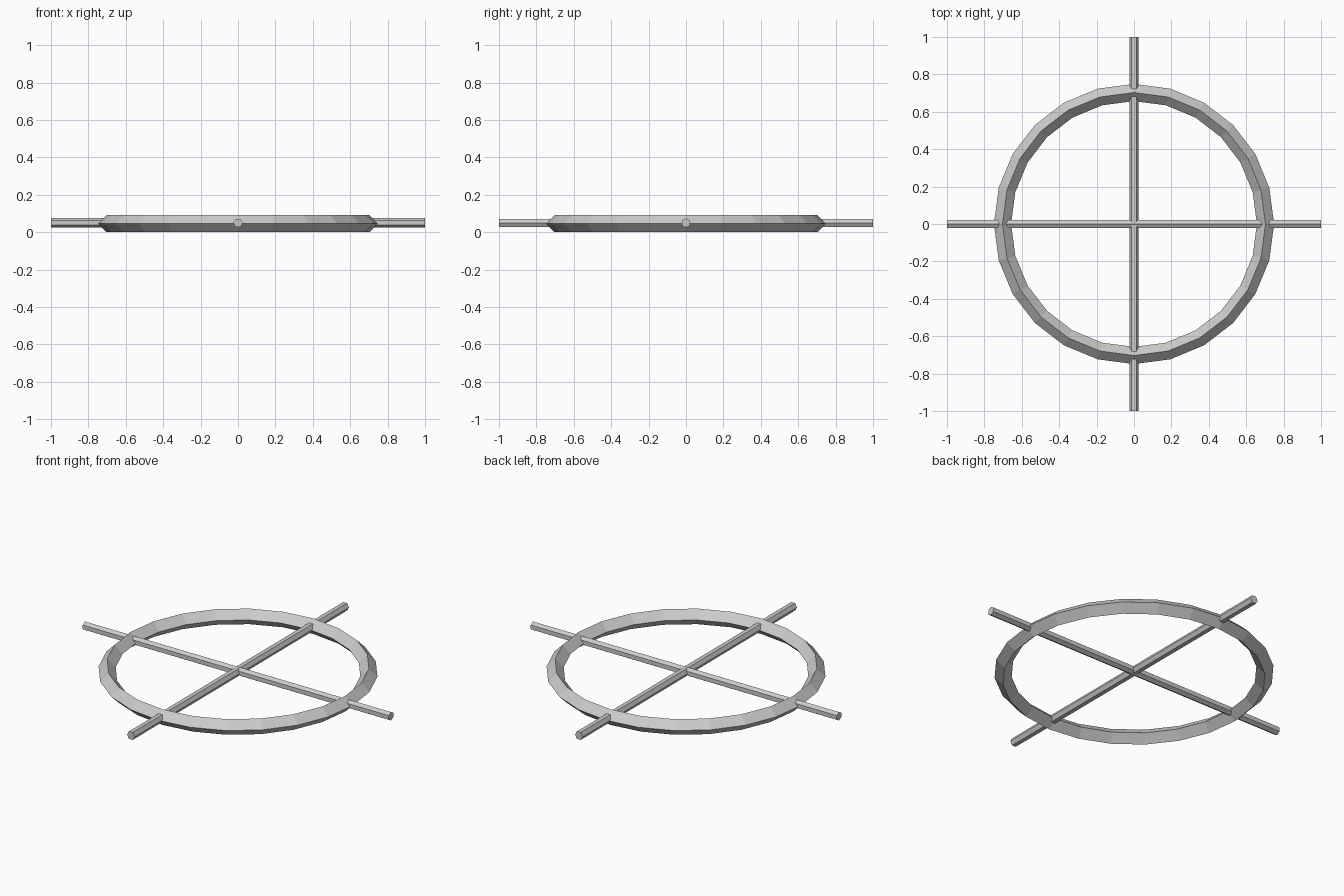
import bpy
from math import pi

if "Cube" in bpy.data.objects:
    bpy.data.objects.remove(bpy.data.objects["Cube"])

RING_Z = 0.046
ROD_Z = 0.05

# Faceted hoop with a diamond cross-section
bpy.ops.mesh.primitive_torus_add(
    major_segments=24, minor_segments=4,
    major_radius=0.703, minor_radius=0.046, location=(0, 0, RING_Z))
bpy.context.object.name = "ring"


# Six-sided rod running the full width
def rod(name, rotation):
    bpy.ops.mesh.primitive_cylinder_add(
        vertices=6, radius=0.025, depth=2.0)
    ob = bpy.context.object
    ob.name = name
    # turn the section so its corners lie on local x
    for v in ob.data.vertices:
        v.co.x, v.co.y = v.co.y, -v.co.x
    ob.rotation_euler = rotation
    ob.location = (0, 0, ROD_Z)
    return ob


# Crossed rods through the hoop
rod("cross_rod_x", (0, pi / 2, 0))
rod("cross_rod_y", (pi / 2, 0, 0))
